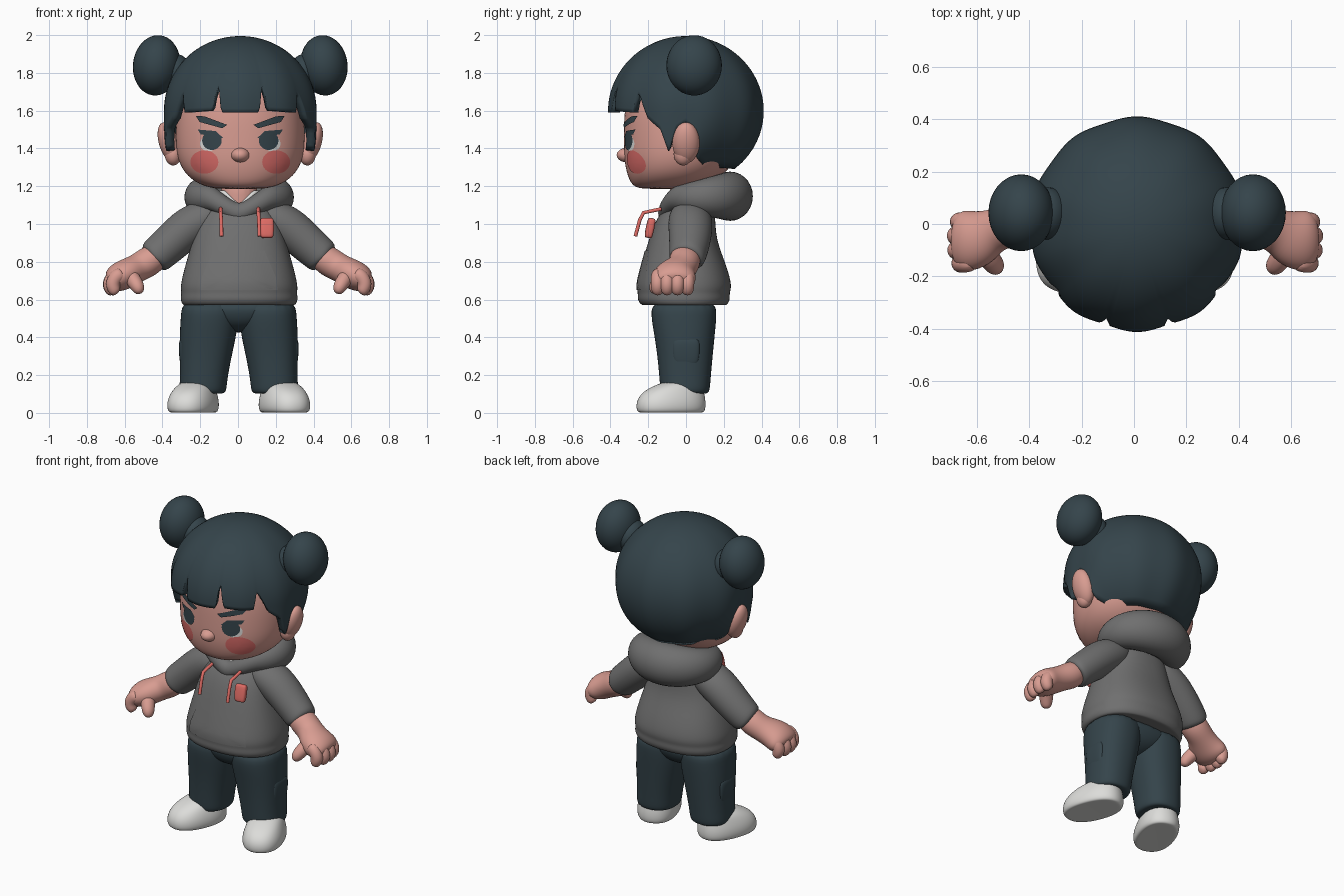
import bpy, bmesh
from math import sin, cos, pi, radians, exp
from mathutils import Vector

cube = bpy.data.objects.get("Cube")
if cube:
    bpy.data.objects.remove(cube)

CX = 0.012  # head centre


def material(name, rgb):
    m = bpy.data.materials.new(name)
    m.use_nodes = True
    m.diffuse_color = (*rgb, 1)
    m.node_tree.nodes["Principled BSDF"].inputs["Base Color"].default_value = (*rgb, 1)
    return m


SLATE = material("dark slate", (0.035, 0.058, 0.07))
SKIN = material("skin", (0.69, 0.335, 0.285))
GREY = material("hoodie grey", (0.16, 0.16, 0.16))
WHITE = material("off white", (0.72, 0.72, 0.70))
RED = material("coral red", (0.74, 0.15, 0.13))
BLUSH = material("blush", (0.70, 0.15, 0.14))


def finish(name, bm, mat, sub=0):
    bmesh.ops.recalc_face_normals(bm, faces=bm.faces)
    for f in bm.faces:
        f.smooth = True
    me = bpy.data.meshes.new(name)
    bm.to_mesh(me)
    bm.free()
    me.materials.append(mat)
    ob = bpy.data.objects.new(name, me)
    bpy.context.collection.objects.link(ob)
    if sub:
        mod = ob.modifiers.new("smooth", "SUBSURF")
        mod.levels = mod.render_levels = sub
    return ob


def skin_rings(name, rings, mat, sub=0, loop=False, caps=(True, True)):
    """Join a list of equal rings of points into one surface."""
    bm = bmesh.new()
    rows = [[bm.verts.new(p) for p in r] for r in rings]
    n = len(rows[0])
    pairs = list(zip(rows, rows[1:])) + ([(rows[-1], rows[0])] if loop else [])
    for a, b in pairs:
        for i in range(n):
            j = (i + 1) % n
            bm.faces.new((a[i], a[j], b[j], b[i]))
    if not loop:
        for use, row in zip(caps, (rows[0], rows[-1])):
            if use:
                bm.faces.new(row)
    return finish(name, bm, mat, sub)


def loft(name, secs, mat, power=2.0, seg=20, follow=False, sub=2):
    """Sections are x, y, z, half width, half depth."""
    pts = [Vector(s[:3]) for s in secs]
    rings = []
    for k, s in enumerate(secs):
        t = Vector((0, 0, 1))
        if follow:
            t = (pts[min(k + 1, len(pts) - 1)] - pts[max(k - 1, 0)]).normalized()
        u = Vector((0, 1, 0)).cross(t).normalized()
        v = t.cross(u)
        ring = []
        for i in range(seg):
            c, d = cos(2 * pi * i / seg), sin(2 * pi * i / seg)
            rad = (abs(c) ** power + abs(d) ** power) ** (-1 / power)
            ring.append(pts[k] + u * (s[3] * c * rad) + v * (s[4] * d * rad))
        rings.append(ring)
    return skin_rings(name, rings, mat, sub)


def ball(name, loc, radii, mat, rot=(0, 0, 0)):
    bm = bmesh.new()
    bmesh.ops.create_uvsphere(bm, u_segments=32, v_segments=20, radius=1)
    bmesh.ops.scale(bm, vec=radii, verts=bm.verts)
    ob = finish(name, bm, mat)
    ob.location, ob.rotation_euler = loc, rot


def plate(name, target, outline, mat, lift):
    """Thin painted patch, laid from the front onto the target."""
    dg = bpy.context.evaluated_depsgraph_get()
    n = len(outline)
    mx, mz = sum(p[0] for p in outline) / n, sum(p[1] for p in outline) / n
    rings = []
    for k in (0.1, 0.4, 0.7, 1):
        ring = []
        for x, z in outline:
            px, pz = mx + (x - mx) * k, mz + (z - mz) * k
            hit, loc, _, _ = target.ray_cast((px, -2, pz), (0, 1, 0), depsgraph=dg)
            ring.append((px, (loc.y if hit else 0) - lift, pz))
        rings.append(ring)
    skin_rings(name, rings, mat, caps=(True, False))


def oval(x, z, rx, rz, n=28):
    return [(x + rx * cos(2 * pi * i / n), z + rz * sin(2 * pi * i / n)) for i in range(n)]


def dense(pts, k=6):
    """Polygon with every side divided."""
    return [(a[0] + (b[0] - a[0]) * i / k, a[1] + (b[1] - a[1]) * i / k)
            for a, b in zip(pts, pts[1:] + pts[:1]) for i in range(k)]


# Head, nose, ears
head = loft("head", [(CX, y, z, a, b) for y, z, a, b in (
    (-.1, 1.185, .10, .12), (-.09, 1.195, .19, .19), (-.06, 1.25, .285, .25),
    (-.03, 1.34, .335, .30), (-.02, 1.45, .345, .31), (-.01, 1.6, .34, .32),
    (0, 1.75, .30, .30), (0, 1.86, .17, .17))], SKIN, 2.2, 28)
ball("nose", (CX, -.305, 1.365), (.05, .062, .04), SKIN)
for s, side in ((1, "left"), (-1, "right")):
    ball(side + "_ear", (CX + s * .378, 0, 1.43), (.052, .072, .112), SKIN, (0, s * .3, 0))
    ball(side + "_ear_lobe", (CX + s * .355, -.015, 1.37), (.045, .05, .06), SKIN)

# Hair shell: lower edge height by angle from the front
EDGE = [(0, 1.59), (14.5, 1.59), (17.5, 1.75), (21.5, 1.6), (47, 1.59), (49, 1.69), (52, 1.68),
        (60, 1.56), (71, 1.5), (77, 1.375), (82, 1.5), (90, 1.54), (96, 1.5), (101, 1.34),
        (110, 1.3), (180, 1.29)]


def edge_height(deg):
    for (a, za), (b, zb) in zip(EDGE, EDGE[1:]):
        if deg <= b:
            return za + (zb - za) * (deg - a) / (b - a)


SEG, ROWS = 240, 30
rings = []
for j in range(1, ROWS + 1):
    ring = []
    for i in range(SEG):
        deg = i * 360 / SEG
        az = radians(deg)
        off = min(deg, 360 - deg)
        low = (edge_height(off) - 1.6) / .395
        # even steps of slope down to the lower edge
        t = j / ROWS
        z = 1 - (1 - low) * (1 - cos(t * pi / 2))
        power = 2 if z > 0 else 2 + 2 / (1 + exp((off - 95) / 5))
        r = .408 * max(0, 1 - abs(z) ** power) ** (1 / power)
        r *= 1 + .012 * cos(az * 10) * t
        ring.append((CX + r * sin(az), -r * cos(az), 1.6 + .395 * z))
    rings.append(ring)
hair = skin_rings("hair", rings, SLATE, caps=(True, False))
shell = hair.modifiers.new("thickness", "SOLIDIFY")
shell.thickness, shell.offset = .045, 1  # thickens inwards
bpy.context.view_layer.objects.active = hair
hair.select_set(True)
bpy.ops.object.shade_smooth_by_angle(angle=radians(50))
# Scalp closes the back of the head under the hair
ball("scalp", (CX, .04, 1.61), (.355, .31, .325), SLATE)
for s, side in ((1, "left"), (-1, "right")):
    ball(side + "_hair_bun", (CX + s * .443, .043, 1.84), (.125, .147, .16), SLATE, (0, -s * .12, 0))
    ball(side + "_bun_root", (CX + s * .34, .04, 1.8), (.08, .1, .1), SLATE)

# Face paint
bpy.context.view_layer.update()
for s, side in ((1, "left"), (-1, "right")):
    def flip(pts):
        return [(CX + s * x, z) for x, z in pts]
    plate(side + "_eye_white", head, flip(oval(.168, 1.425, .045, .04)), WHITE, .003)
    plate(side + "_pupil", head, flip(oval(.15, 1.442, .052, .05)), SLATE, .006)
    plate(side + "_lash", head, flip(dense([(.09, 1.455), (.21, 1.475), (.225, 1.5), (.13, 1.492)])), SLATE, .007)
    plate(side + "_brow", head, flip(dense([(.07, 1.525), (.095, 1.507), (.215, 1.54), (.235, 1.572), (.19, 1.57)])), SLATE, .009)
    plate(side + "_blush", head, flip(oval(.19, 1.328, .074, .062)), BLUSH, .004)

# Hoodie body and front pocket
torso = loft("hoodie_body", [(.006, y, z, a, b) for y, z, a, b in (
    (0, .575, .27, .20), (-.01, .565, .298, .225), (-.012, .6, .314, .248), (-.012, .635, .306, .242),
    (-.01, .67, .314, .256), (-.01, .78, .287, .226), (-.02, .92, .245, .178),
    (.0, 1.03, .21, .158), (.02, 1.1, .16, .12), (.02, 1.11, .09, .08))], GREY, 2.4, 24)
bpy.context.view_layer.update()
plate("front_pocket", torso, dense([(-.2, .65), (.21, .65), (.2, .72), (.14, .86), (-.13, .86), (-.19, .72)]), GREY, .005)


def collar_ring(rx, front, back, z_at, tube):
    """Closed tube around the neck; tube gives its two radii by fraction to the back."""
    rows = []
    for i in range(32):
        a = 2 * pi * i / 32
        f = (1 - cos(a)) / 2
        c = Vector((.006 + rx * sin(a), front + (back - front) * f, z_at(a)))
        out = Vector((sin(a), -cos(a), 0))
        w, h = tube(f)
        rows.append([c + out * (w * cos(q)) + Vector((0, 0, h * sin(q)))
                     for q in [2 * pi * k / 14 for k in range(14)]])
    return rows


def dip(a):
    """Straight V at the front, zero elsewhere."""
    return max(0, 1 - abs(sin(a)) * 1.4) if cos(a) > 0 else 0


skin_rings("hood", collar_ring(.205, -.10, .235, lambda a: 1.135 - .085 * dip(a) + .012 * (1 - cos(a)) / 2,
           lambda f: (.05 + .075 * f, .055 + .08 * f)), GREY, 1, True)
skin_rings("shirt_collar", collar_ring(.11, -.085, .11, lambda a: 1.165 - .075 * dip(a),
           lambda f: (.012, .014)), WHITE, 1, True)
loft("neck", [(.006, 0, 1.04, .1, .085), (.006, 0, 1.12, .098, .085), (.006, 0, 1.25, .1, .09)], SKIN)

# Drawstrings and badge
for x, name in ((-.092, "right_drawstring"), (.108, "left_drawstring")):
    cu = bpy.data.curves.new(name, "CURVE")
    cu.dimensions, cu.bevel_depth, cu.bevel_resolution, cu.use_fill_caps = "3D", .01, 3, True
    sp = cu.splines.new("POLY")
    path = [(x, -.13, 1.08), (x, -.225, 1.06), (x + .003, -.245, 1.02), (x + .005, -.268, .935)]
    sp.points.add(len(path) - 1)
    for p, co in zip(sp.points, path):
        p.co = (*co, 1)
    cu.materials.append(RED)
    bpy.context.collection.objects.link(bpy.data.objects.new(name, cu))
badge = loft("badge", [(0, 0, z, a, b) for z, a, b in (
    (-.055, .025, .012), (-.05, .036, .022), (.045, .038, .022), (.052, .03, .014))], RED, 4)
badge.location, badge.rotation_euler = (.153, -.19, .98), (-.2, 0, .1)

# Arms, hands, legs, shoes
for s, side in ((1, "left"), (-1, "right")):
    def mir(secs):
        return [(.004 + s * q[0], *q[1:]) for q in secs]
    loft(side + "_sleeve", mir([(.10, .02, 1.07, .06, .08), (.16, .02, 1.04, .10, .115),
         (.26, .025, .99, .112, .12), (.36, .02, .9, .103, .11), (.43, .01, .838, .098, .10),
         (.463, 0, .808, .09, .094), (.46, 0, .81, .05, .05)]), GREY, follow=True)
    loft(side + "_forearm", mir([(.40, 0, .855, .06, .07), (.47, -.005, .805, .084, .088),
         (.53, -.02, .77, .074, .078), (.58, -.05, .745, .078, .105), (.635, -.065, .718, .08, .122),
         (.68, -.065, .695, .06, .105), (.69, -.065, .69, .03, .06)]), SKIN, follow=True)
    for k, y in enumerate((.008, -.045, -.1, -.15)):
        reach = (-.004, .008, .006, -.01)[k]
        loft(f"{side}_finger_{k + 1}", mir([(.61, y, .745, .035, .03), (.66 + reach, y, .725, .042, .038),
             (.682 + reach, y, .68, .042, .038), (.665 + reach, y, .64, .034, .034),
             (.655 + reach, y, .63, .015, .015)]), SKIN, seg=12, follow=True)
    loft(side + "_thumb", mir([(.585, -.09, .74, .045, .045), (.555, -.135, .70, .042, .044),
         (.53, -.165, .66, .038, .04), (.522, -.17, .63, .018, .02)]), SKIN, seg=12, follow=True)
    loft(side + "_trouser_leg", mir([(.15, -.01, .6, .15, .17), (.153, -.012, .52, .154, .176),
         (.162, -.008, .42, .152, .162), (.175, -.005, .3, .138, .147), (.186, -.005, .18, .126, .136),
         (.19, -.005, .12, .126, .132), (.19, -.005, .1, .112, .12), (.19, 0, .105, .07, .08)]),
         SLATE, 2.4, 20)
    loft(side + "_side_pocket", mir([(.285, 0, .24, .018, .05), (.292, 0, .27, .022, .07),
         (.296, 0, .375, .024, .075), (.29, 0, .4, .015, .06)]), SLATE, 3)
    shoe = loft(side + "_shoe", [(0, y, z, a, b) for y, z, a, b in (
        (0, .004, .09, .155), (0, 0, .112, .18), (0, .025, .124, .19), (.002, .07, .122, .187),
        (.015, .115, .106, .165), (.045, .148, .09, .125), (.065, .17, .06, .08))], WHITE, 2.4)
    shoe.location, shoe.rotation_euler = (.004 + s * .242, -.08, 0), (0, 0, s * .36)
loft("trouser_hips", [(.004, -.01, z, a, b) for z, a, b in (
    (.425, .03, .05), (.46, .14, .13), (.52, .27, .165), (.6, .285, .175))], SLATE, 2.4)
